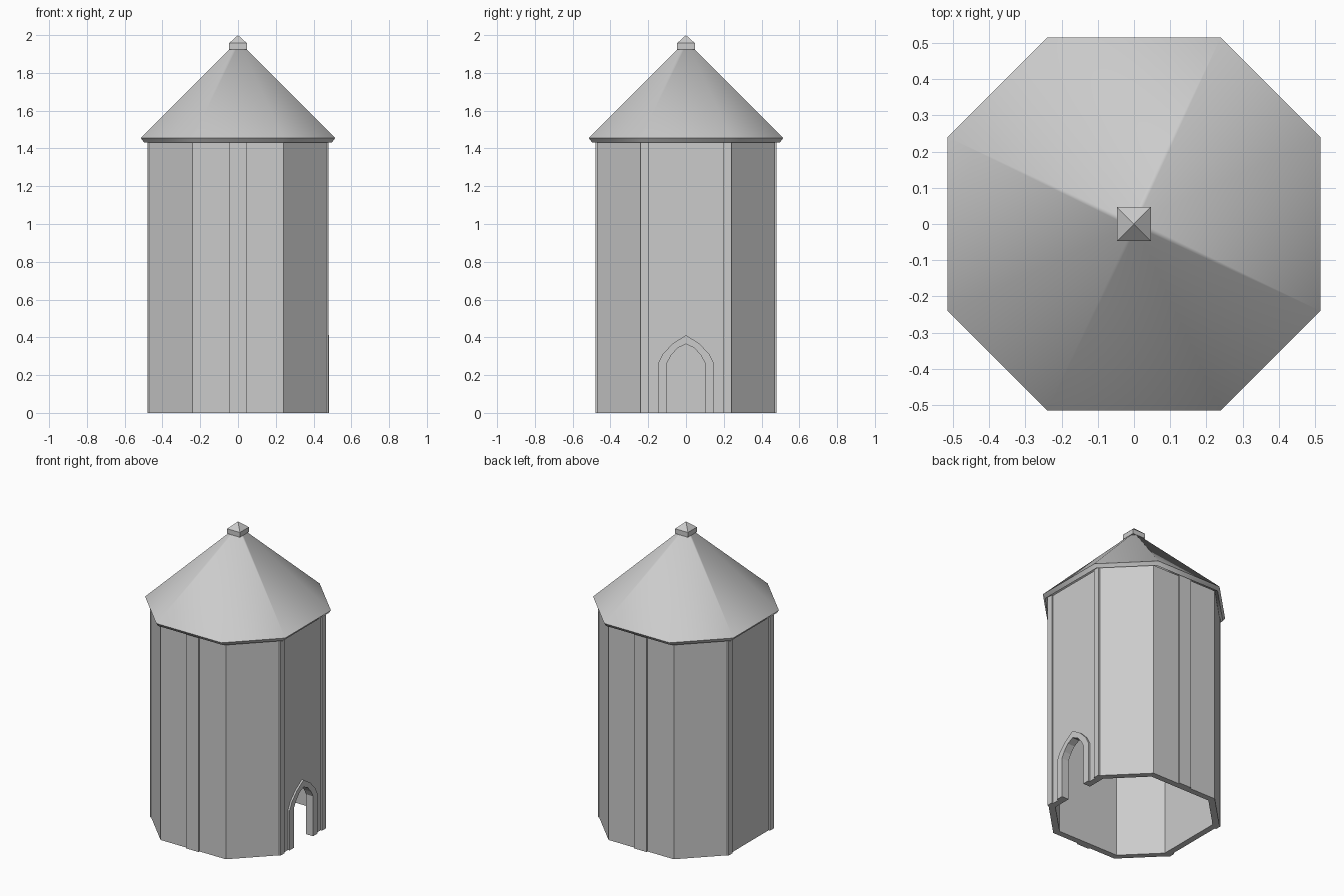
import bpy, bmesh

cube = bpy.data.objects.get("Cube")
if cube:
    bpy.data.objects.remove(cube, do_unlink=True)

grey = bpy.data.materials.new("light grey")
grey.use_nodes = True
grey.diffuse_color = (0.6, 0.6, 0.6, 1)
grey.node_tree.nodes["Principled BSDF"].inputs["Base Color"].default_value = (0.6, 0.6, 0.6, 1)

HALF = 0.24       # half width of the four axis-facing sides
WALL = 0.47       # distance from centre to an outer wall
THICK = 0.04
EAVE_Z = 1.45


def finish(name, bm):
    bmesh.ops.recalc_face_normals(bm, faces=bm.faces)
    mesh = bpy.data.meshes.new(name)
    bm.to_mesh(mesh)
    bm.free()
    mesh.materials.append(grey)
    obj = bpy.data.objects.new(name, mesh)
    bpy.context.collection.objects.link(obj)
    return obj


def octagon(bm, r, h, z):
    """Ring of eight corners; each pair lies on one axis-facing side."""
    pts = [(h, -r), (r, -h), (r, h), (h, r), (-h, r), (-r, h), (-r, -h), (-h, -r)]
    return [bm.verts.new((x, y, z)) for x, y in pts]


def bridge(bm, a, b):
    n = len(a)
    for i in range(n):
        j = (i + 1) % n
        bm.faces.new((a[i], a[j], b[j], b[i]))


def box(name, lo, hi):
    bm = bmesh.new()
    bmesh.ops.create_cube(bm, size=1)
    for v in bm.verts:
        v.co = [(l + h) / 2 + c * (h - l) for l, h, c in zip(lo, hi, v.co)]
    return finish(name, bm)


def arch_points(curve):
    """Pointed arch outline in y, z: from left foot over the tip to right foot."""
    half = [(curve[0][0], 0)] + curve
    return [(-y, z) for y, z in half] + [(y, z) for y, z in reversed(half[:-1])]


# Hollow eight-sided wall, open underneath
bm = bmesh.new()
rings = [octagon(bm, WALL - t, HALF - t * 0.41, z)
         for t, z in ((0, 0), (0, EAVE_Z - 0.005), (THICK, EAVE_Z - 0.005), (THICK, 0))]
for k in range(4):
    bridge(bm, rings[k], rings[(k + 1) % 4])
wall = finish("tower_wall", bm)

# Pointed doorway cut through the wall
inner = arch_points([(0.1, 0.265), (0.08, 0.303), (0.045, 0.343), (0, 0.365)])
outer = arch_points([(0.147, 0.265), (0.122, 0.313), (0.07, 0.367), (0, 0.412)])
bm = bmesh.new()
near = [bm.verts.new((0.3, y, z if z else -0.1)) for y, z in inner]
far = [bm.verts.new((0.6, y, z if z else -0.1)) for y, z in inner]
bridge(bm, near, far)
bm.faces.new(near)
bm.faces.new(far)
cutter = finish("door_cutter", bm)
cutter.hide_render = True
cut = wall.modifiers.new("doorway", "BOOLEAN")
cut.operation = "DIFFERENCE"
cut.solver = "EXACT"
cut.object = cutter
bpy.context.view_layer.objects.active = wall
bpy.ops.object.modifier_apply(modifier=cut.name)
bpy.data.objects.remove(cutter, do_unlink=True)

# Raised frame around the doorway
bm = bmesh.new()
loops = [[bm.verts.new((x, y, z)) for y, z in pts]
         for pts, x in ((inner, 0.43), (inner, 0.482), (outer, 0.482), (outer, 0.46))]
for a, b in zip(loops, loops[1:]):
    for i in range(len(a) - 1):
        bm.faces.new((a[i], a[i + 1], b[i + 1], b[i]))
for end in (0, -1):
    bm.faces.new([loop[end] for loop in loops])
finish("door_frame", bm)

# Flat upright strips: one in the middle of front and back, two on each side
top = EAVE_Z - 0.005
for s, label in ((-1, "front"), (1, "back")):
    ys = sorted((s * 0.44, s * 0.48))
    box(label + "_strip", (-0.045, ys[0], 0), (0.045, ys[1], top))
for s, label in ((-1, "right"), (1, "left")):
    xs = sorted((s * 0.44, s * 0.48))
    for t, place in ((-1, "front"), (1, "back")):
        ys = sorted((t * 0.197, t * HALF))
        box(f"{label}_{place}_strip", (xs[0], ys[0], 0), (xs[1], ys[1], top))

# Roof shell: octagonal eave rising to a tiny square under the finial
bm = bmesh.new()
tip = 0.008


def slope(r, z):
    eave = octagon(bm, r, HALF, z)
    peak = [bm.verts.new((x * tip, y * tip, z + r - tip))
            for x, y in ((1, -1), (1, 1), (-1, 1), (-1, -1))]
    for i in range(4):
        a, b, c = eave[2 * i], eave[2 * i + 1], eave[(2 * i + 2) % 8]
        bm.faces.new((a, b, peak[i]))
        bm.faces.new((b, c, peak[(i + 1) % 4], peak[i]))
    bm.faces.new(peak)
    return eave


upper = slope(0.515, 1.455)
lower = slope(0.497, 1.432)
bridge(bm, upper, lower)
roof = finish("roof", bm)
roof.select_set(True)
bpy.context.view_layer.objects.active = roof
bpy.ops.object.shade_smooth_by_angle(angle=0.75)
roof.select_set(False)

# Square finial with a pointed cap
bm = bmesh.new()
square = ((1, -1), (1, 1), (-1, 1), (-1, -1))
low, high = [[bm.verts.new((x * 0.047, y * 0.047, z)) for x, y in square]
             for z in (1.925, 1.957)]
bridge(bm, low, high)
bm.faces.new(low)
point = bm.verts.new((0, 0, 2))
for i in range(4):
    bm.faces.new((high[i], high[(i + 1) % 4], point))
finish("roof_finial", bm)
